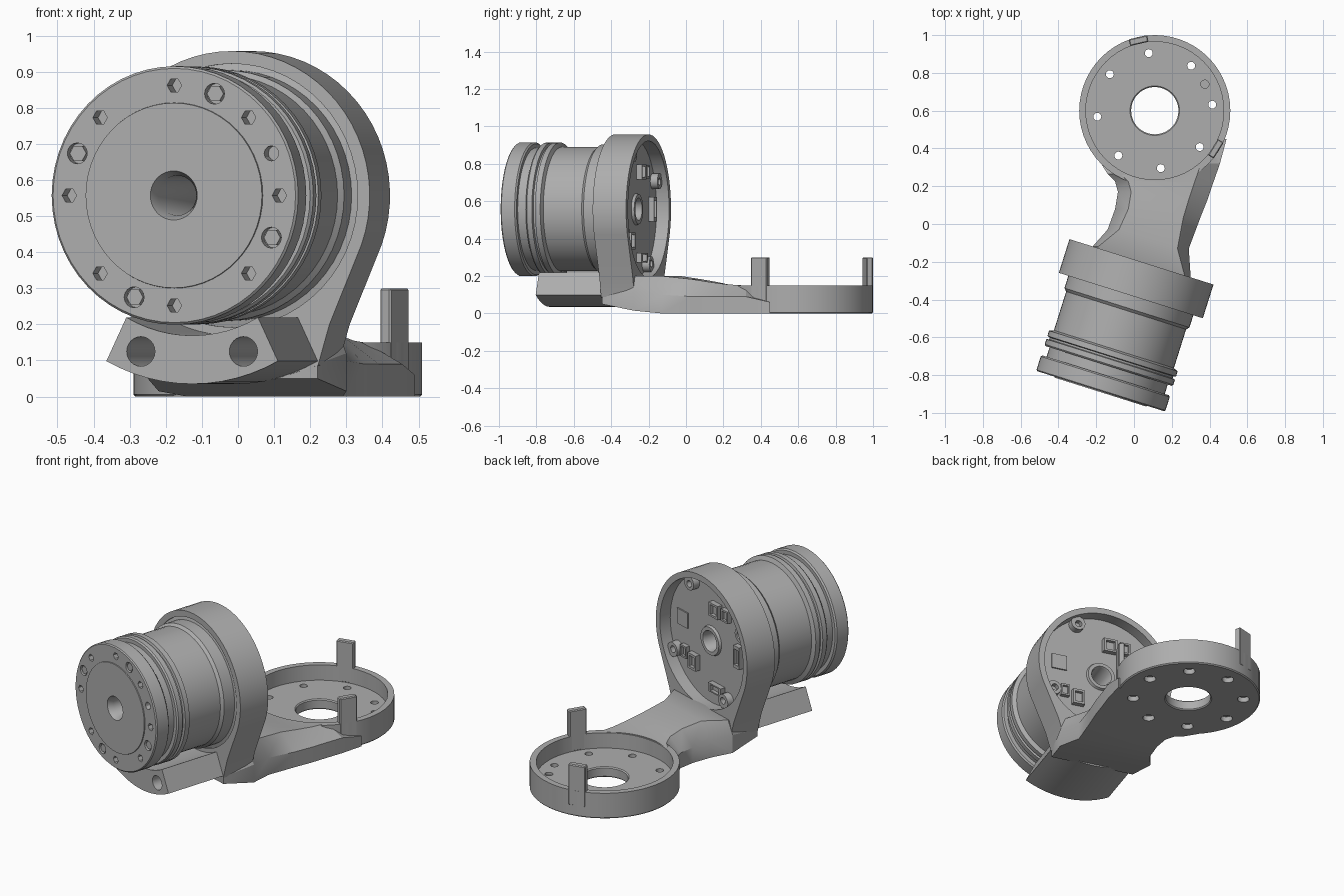
import bpy, bmesh, math
from mathutils import Matrix, Vector

if "Cube" in bpy.data.objects:
    bpy.data.objects.remove(bpy.data.objects["Cube"])

mat = bpy.data.materials.new("machined_grey")
mat.use_nodes = True
GREY = (0.42, 0.42, 0.42, 1)
mat.diffuse_color = GREY
mat.node_tree.nodes["Principled BSDF"].inputs["Base Color"].default_value = GREY

SEG = 56
BASE = Matrix.Translation((0.11, 0.6, 0))
# Motor frame: x = across, y = along the axis towards the back, z = up
MOTOR = Matrix.Translation((-0.177, -0.887, 0.557)) @ Matrix.Rotation(math.radians(-17.5), 4, 'Z')
# Turned frame: z = along the motor axis, y = down
AXIS = MOTOR @ Matrix.Rotation(math.radians(-90), 4, 'X')


def finish(name, bm, matrix):
    bmesh.ops.transform(bm, matrix=matrix, verts=bm.verts)
    bmesh.ops.recalc_face_normals(bm, faces=bm.faces)
    mesh = bpy.data.meshes.new(name)
    bm.to_mesh(mesh)
    bm.free()
    mesh.materials.append(mat)
    ob = bpy.data.objects.new(name, mesh)
    bpy.context.collection.objects.link(ob)
    return ob


def smooth(ob):
    bpy.ops.object.select_all(action='DESELECT')
    ob.select_set(True)
    bpy.context.view_layer.objects.active = ob
    bpy.ops.object.shade_smooth_by_angle(angle=math.radians(30))


def lathe(name, profile, matrix):
    """Closed (radius, height) profile turned about z."""
    bm = bmesh.new()
    rings = [[bm.verts.new((r * math.cos(math.tau * i / SEG), r * math.sin(math.tau * i / SEG), z))
              for r, z in profile] for i in range(SEG)]
    n = len(profile)
    for i in range(SEG):
        a, b = rings[i], rings[(i + 1) % SEG]
        for j in range(n):
            k = (j + 1) % n
            bm.faces.new((a[j], b[j], b[k], a[k]))
    return finish(name, bm, matrix)


def add_prism(bm, pts, z0, z1):
    lo = [bm.verts.new((x, y, z0)) for x, y in pts]
    hi = [bm.verts.new((x, y, z1)) for x, y in pts]
    bm.faces.new(lo[::-1])
    bm.faces.new(hi)
    for i in range(len(pts)):
        j = (i + 1) % len(pts)
        bm.faces.new((lo[i], lo[j], hi[j], hi[i]))


def circle(r, n, cx=0, cy=0):
    return [(cx + r * math.cos(math.tau * i / n), cy + r * math.sin(math.tau * i / n)) for i in range(n)]


def rect(cx, cy, w, h):
    return [(cx - w / 2, cy - h / 2), (cx + w / 2, cy - h / 2), (cx + w / 2, cy + h / 2), (cx - w / 2, cy + h / 2)]


def polar(r, deg):
    return r * math.cos(math.radians(deg)), r * math.sin(math.radians(deg))


def prisms(name, parts, matrix):
    """Several (outline, low, high) prisms in one object."""
    bm = bmesh.new()
    for pts, z0, z1 in parts:
        add_prism(bm, pts, z0, z1)
    return finish(name, bm, matrix)


def cut(ob, parts, matrix):
    tool = prisms("cutter", parts, matrix)
    tool.hide_render = True
    mod = ob.modifiers.new("cut", 'BOOLEAN')
    mod.operation, mod.solver, mod.object = 'DIFFERENCE', 'EXACT', tool
    bpy.context.view_layer.update()
    ob_eval = ob.evaluated_get(bpy.context.evaluated_depsgraph_get())
    mesh = bpy.data.meshes.new_from_object(ob_eval)
    ob.modifiers.clear()
    ob.data = mesh
    bpy.data.objects.remove(tool)


# Base dish with bolt holes
dish = lathe("base_dish", [(0.125, 0.006), (0.131, 0), (0.394, 0), (0.40, 0.006), (0.40, 0.15),
                           (0.365, 0.15), (0.365, 0.06), (0.131, 0.06), (0.125, 0.054)], BASE)
holes = []
for k in range(8):
    c = polar(0.306, 96 + 45 * k)
    holes += [(circle(0.021, 16, *c), 0.02, 0.1), (circle(0.033, 16, *c), -0.02, 0.03)]
for h in (holes[0::2], holes[1::2], [(circle(0.022, 16, 0.265, 0.14), 0.045, 0.1)]):
    cut(dish, h, BASE)
smooth(dish)

# Upright stop tabs on the dish wall
for name, deg in (("rear_tab", 103), ("side_tab", -32)):
    tab = prisms(name, [(rect(0.381, 0, 0.036, 0.1), 0.06, 0.3)], BASE @ Matrix.Rotation(math.radians(deg), 4, 'Z'))
    bev = tab.modifiers.new("bevel", 'BEVEL')
    bev.width, bev.segments = 0.005, 1

# Arm joining dish and bracket: left, right, bottom, shoulder and top heights, top insets
rows = [((-0.25, -0.31), (0.22, -0.45), 0.05, 0.09, 0.13, 0.03, 0.03),
        ((-0.22, -0.12), (0.30, -0.28), 0.015, 0.12, 0.2, 0.03, 0.03),
        ((-0.14, -0.03), (0.29, -0.13), 0, 0.10, 0.2, 0.06, 0.06),
        ((-0.10, 0.08), (0.35, 0.03), 0, 0.09, 0.183, 0.07, 0.09),
        ((-0.085, 0.17), (0.39, 0.13), 0, 0.09, 0.167, 0.07, 0.1),
        ((-0.10, 0.225), (0.42, 0.22), 0, 0.09, 0.155, 0.07, 0.1),
        ((-0.14, 0.265), (0.455, 0.32), 0, 0.09, 0.149, 0.07, 0.1),
        ((-0.18, 0.33), (0.49, 0.45), 0, 0.06, 0.07, 0.07, 0.1)]
bm = bmesh.new()
loops = []
for (lx, ly), (rx, ry), z0, zs, z1, il, ir in rows:
    loops.append([bm.verts.new(p) for p in ((lx, ly, z0), (rx, ry, z0), (rx, ry, zs), (rx - ir, ry, z1),
                                            (lx + il, ly, z1), (lx, ly, zs))])
for a, b in zip(loops, loops[1:]):
    for i in range(6):
        j = (i + 1) % 6
        bm.faces.new((a[i], a[j], b[j], b[i]))
bm.faces.new(loops[0])
bm.faces.new(loops[-1])
bmesh.ops.triangulate(bm, faces=bm.faces)
arm = finish("arm", bm, Matrix())
cut(arm, [(circle(0.37, SEG), -0.05, 0.4)], BASE)
smooth(arm)

# Ring bracket with tapered foot, bored for the motor
outline = [polar(0.4, -20 + 220 * i / 40) for i in range(41)]
outline += [(-0.283, -0.357), (-0.25, -0.47), (-0.12, -0.51), (0.12, -0.51), (0.25, -0.47), (0.283, -0.357)]
bracket = prisms("ring_bracket", [([(x, -y) for x, y in outline], 0.533, 0.72)], AXIS)
cut(bracket, [(circle(0.365, SEG), 0.4, 0.9)], AXIS)
smooth(bracket)

# Cradle block under the motor, with two long bores
low = [polar(0.522, -118.5 + 57 * i / 12) for i in range(13)]
high = [polar(0.388, -60.5 - 59 * i / 12) for i in range(13)]
cradle = prisms("cradle_block", [([(x, -y) for x, y in low + high], 0.166, 0.56)], AXIS)
cut(cradle, [(circle(0.041, 24, s * 0.149, 0.432), 0.1, 0.45) for s in (-1, 1)], AXIS)
smooth(cradle)

# Motor housing turned about its axis
housing = lathe("motor_housing", [
    (0.055, 0.03), (0.068, -0.003), (0.256, -0.003), (0.257, 0.002), (0.352, 0.002), (0.358, 0.008),
    (0.358, 0.082), (0.35, 0.09), (0.328, 0.09), (0.328, 0.142), (0.35, 0.142), (0.357, 0.15),
    (0.357, 0.178), (0.343, 0.182), (0.343, 0.192), (0.357, 0.196), (0.357, 0.225), (0.333, 0.235),
    (0.333, 0.45), (0.347, 0.465), (0.347, 0.535), (0.366, 0.54), (0.366, 0.65), (0.085, 0.65),
    (0.08, 0.665), (0.06, 0.665), (0.055, 0.655)], AXIS)
bolt_spots = [polar(0.305, 22.5 + 90 * k + 45) for k in range(4)]
sockets = [(circle(0.021, 6, *polar(0.305, 45 * k)), -0.02, 0.05) for k in range(8)]
sockets += [(circle(0.029, 16, x, -y), -0.02, 0.03) for x, y in bolt_spots]
sockets += [(circle(0.021, 12, *polar(0.305, -22.5)), -0.02, 0.04)]
cut(housing, sockets, AXIS)
smooth(housing)

# Screw heads sitting in the front face
prisms("front_screws", [(circle(0.024, 6, x, -y), 0.008, 0.04) for x, y in bolt_spots], AXIS)

# Screw bosses inside the rear recess
bosses = prisms("rear_bosses", [(circle(0.042, 20, *polar(0.33, 27 + 90 * k)), 0.64, 0.69) for k in range(4)], AXIS)
cut(bosses, [(circle(0.02, 12, *polar(0.325, 27 + 90 * k)), 0.66, 0.75) for k in range(4)], AXIS)
smooth(bosses)

# Rear electronics: chip plate and plug sockets (across, up, width, height, depth)
plugs = [(0.25, 0.04, 0.09, 0.09, 0.008), (-0.25, 0.0, 0.05, 0.13, 0.03), (-0.05, 0.2, 0.08, 0.08, 0.03),
         (-0.14, 0.2, 0.06, 0.07, 0.025), (0.14, -0.17, 0.07, 0.09, 0.03), (0.22, -0.14, 0.05, 0.07, 0.025),
         (-0.06, -0.26, 0.11, 0.05, 0.03)]
connectors = prisms("rear_connectors", [(rect(u, -h, a, b), 0.645, 0.65 + d) for u, h, a, b, d in plugs], AXIS)
cut(connectors, [(rect(u, -h, a * 0.65, b * 0.7), 0.66, 0.75) for u, h, a, b, d in plugs[1:]], AXIS)
